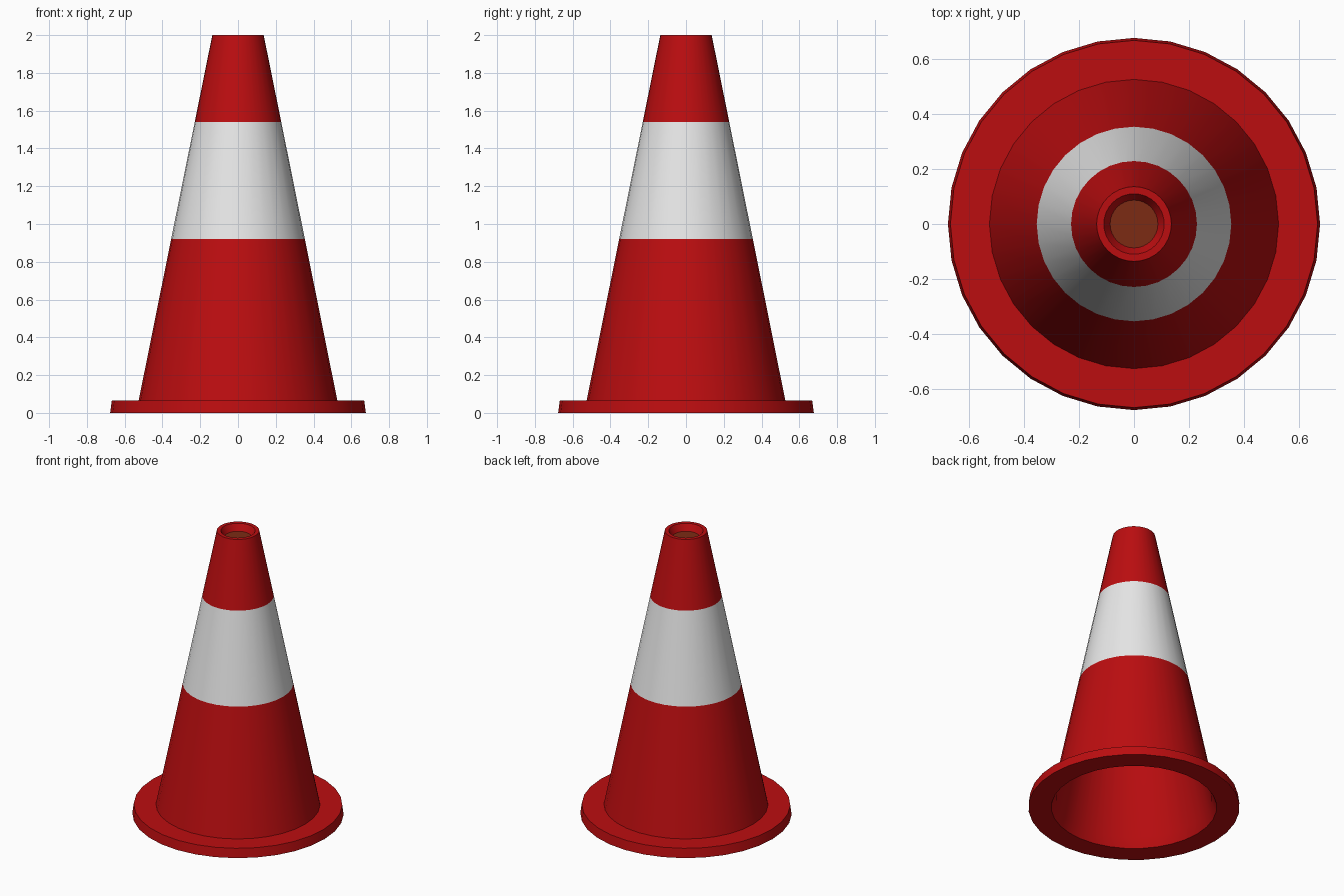
import bpy, bmesh, math

cube = bpy.data.objects.get("Cube")
if cube:
    bpy.data.objects.remove(cube)

SEGMENTS = 32


def material(name, rgb):
    m = bpy.data.materials.new(name)
    m.use_nodes = True
    m.diffuse_color = (*rgb, 1)
    bsdf = m.node_tree.nodes["Principled BSDF"]
    bsdf.inputs["Base Color"].default_value = (*rgb, 1)
    bsdf.inputs["Roughness"].default_value = 0.6
    return m


red = material("cone red", (0.5, 0.004, 0.005))
white = material("band white", (0.8, 0.8, 0.8))
brown = material("dark brown", (0.2, 0.024, 0.007))


def lathe(name, profile, mats, closed=False, bands=None):
    """Spin a (radius, height) profile; bands maps a profile step to a material index."""
    bm = bmesh.new()
    rings = [[bm.verts.new((r * math.cos(a), r * math.sin(a), z))
              for a in (math.tau * i / SEGMENTS for i in range(SEGMENTS))]
             for r, z in profile]
    for step in range(len(rings) if closed else len(rings) - 1):
        low, high = rings[step], rings[(step + 1) % len(rings)]
        for i in range(SEGMENTS):
            j = (i + 1) % SEGMENTS
            face = bm.faces.new((low[i], low[j], high[j], high[i]))
            face.material_index = (bands or {}).get(step, 0)
    bmesh.ops.recalc_face_normals(bm, faces=bm.faces)
    mesh = bpy.data.meshes.new(name)
    bm.to_mesh(mesh)
    bm.free()
    for m in mats:
        mesh.materials.append(m)
    obj = bpy.data.objects.new(name, mesh)
    bpy.context.collection.objects.link(obj)
    bpy.ops.object.select_all(action="DESELECT")
    obj.select_set(True)
    bpy.context.view_layer.objects.active = obj
    bpy.ops.object.shade_smooth_by_angle(angle=math.radians(30))
    return obj


# Hollow body: flange, banded wall, rim, recessed mouth and inner wall
lathe("cone_body", [
    (0.677, 0), (0.668, 0.065), (0.526, 0.065),
    (0.354, 0.92), (0.229, 1.54), (0.136, 2),
    (0.11, 2), (0.085, 1.95), (0.5, 0.065), (0.53, 0),
], [red, white], closed=True, bands={3: 1})

# Thin plug closing the mouth below the rim
bpy.ops.mesh.primitive_cylinder_add(vertices=SEGMENTS, radius=0.088, depth=0.008,
                                    location=(0, 0, 1.95))
plug = bpy.context.object
plug.name = "mouth_plug"
plug.data.materials.append(brown)
